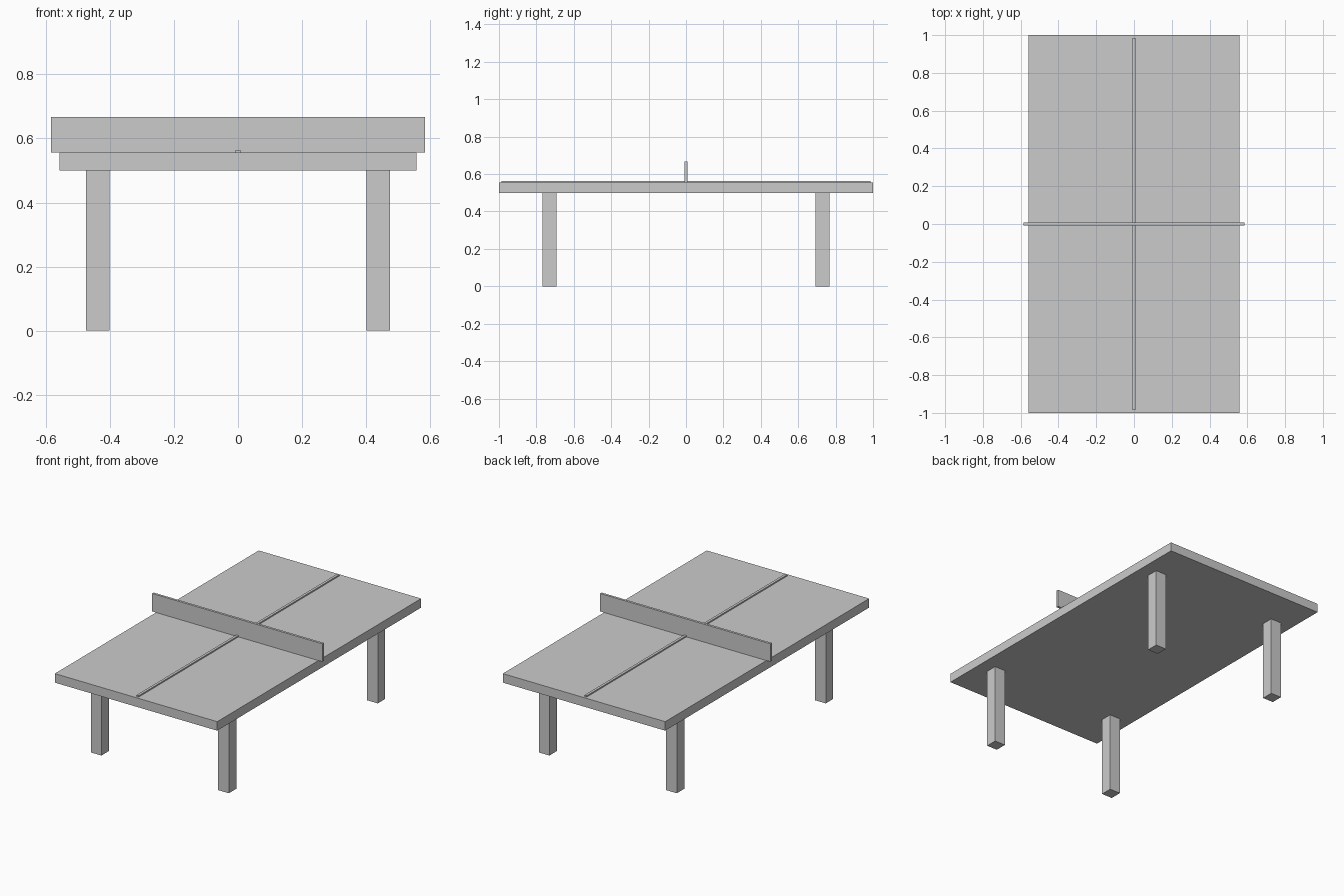
import bpy

if "Cube" in bpy.data.objects:
    bpy.data.objects.remove(bpy.data.objects["Cube"], do_unlink=True)

grey = bpy.data.materials.new("light grey")
grey.use_nodes = True
colour = (0.6, 0.6, 0.6, 1)
grey.diffuse_color = colour
grey.node_tree.nodes["Principled BSDF"].inputs["Base Color"].default_value = colour


def box(name, centre, size, bottom, top):
    """Upright box given by its plan centre, plan size and height range."""
    bpy.ops.mesh.primitive_cube_add(size=1)
    obj = bpy.context.object
    obj.name = name
    obj.location = (centre[0], centre[1], (bottom + top) / 2)
    obj.scale = (size[0], size[1], top - bottom)
    bpy.ops.object.transform_apply(location=False, rotation=False, scale=True)
    obj.data.materials.append(grey)
    return obj


TABLE_BOTTOM, TABLE_TOP = 0.5, 0.556

# Playing surface, raised centre line and net
box("table_top", (0, 0), (1.115, 2), TABLE_BOTTOM, TABLE_TOP)
box("centre_line", (0, 0), (0.016, 1.972), TABLE_TOP - 0.005, 0.564)
box("net", (0, 0), (1.168, 0.015), TABLE_TOP, 0.667)

# Four square legs
for end, y in (("front", -0.73), ("back", 0.73)):
    for side, x in (("right", -0.4375), ("left", 0.4375)):
        box(f"{end}_{side}_leg", (x, y), (0.073, 0.073), 0, TABLE_BOTTOM)
